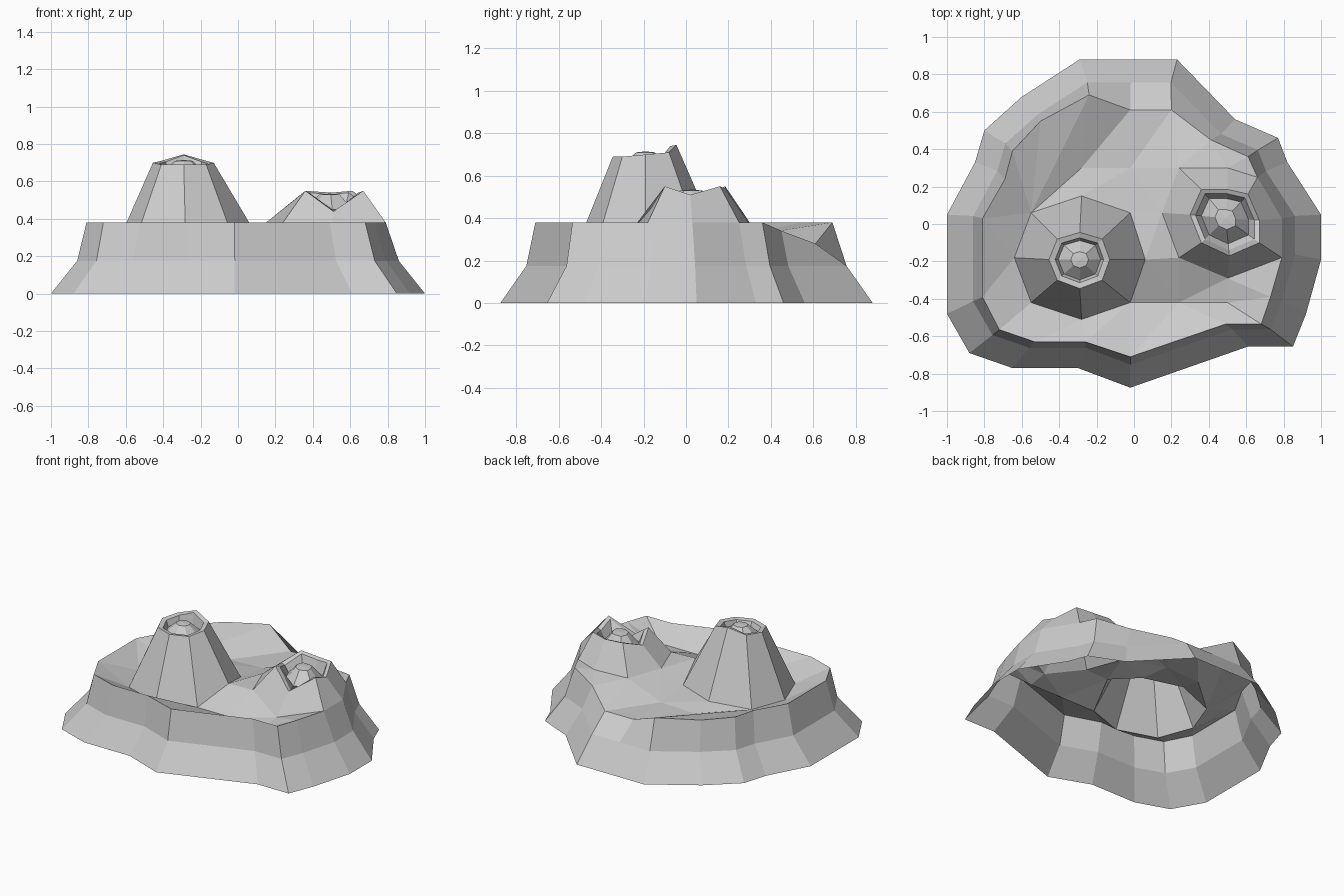
import bpy, bmesh
from mathutils import Vector
from mathutils.geometry import delaunay_2d_cdt

if "Cube" in bpy.data.objects:
    bpy.data.objects.remove(bpy.data.objects["Cube"])


def make_object(name, verts, faces):
    """Flat-shaded open sheet with every face turned upward/outward."""
    bm = bmesh.new()
    vs = [bm.verts.new(v) for v in verts]
    for f in faces:
        bm.faces.new([vs[i] for i in f])
    bm.normal_update()
    for f in bm.faces:
        if f.normal.z < 0:
            f.normal_flip()
    mesh = bpy.data.meshes.new(name)
    bm.to_mesh(mesh)
    bm.free()
    bpy.context.collection.objects.link(bpy.data.objects.new(name, mesh))


def loft(name, rings, tip=None):
    """Join equal-sized rings with quads, optionally closing with a fan."""
    n = len(rings[0])
    verts = [v for r in rings for v in r]
    faces = [(k * n + i, k * n + (i + 1) % n, (k + 1) * n + (i + 1) % n, (k + 1) * n + i)
             for k in range(len(rings) - 1) for i in range(n)]
    if tip is not None:
        last = (len(rings) - 1) * n
        faces += [(last + i, last + (i + 1) % n, len(verts)) for i in range(n)]
        verts.append(tip)
    make_object(name, verts, faces)


def inset(ring, centre, factor, z=None, drop=0.0):
    """Shrink a ring about a centre; flat at z, or following the ring less a drop."""
    return [(centre[0] + (p[0] - centre[0]) * factor,
             centre[1] + (p[1] - centre[1]) * factor,
             p[2] - drop if z is None else z) for p in ring]


def inside(p, ring):
    hit = False
    for a, b in zip(ring, ring[1:] + ring[:1]):
        if (a[1] > p.y) != (b[1] > p.y):
            if p.x < a[0] + (p.y - a[1]) / (b[1] - a[1]) * (b[0] - a[0]):
                hit = not hit
    return hit


# Coast: shoreline x, y and matching cliff-top x, y, z
coast = [
    (-1, .05, -.81, .03, .38), (-1, -.2, -.81, -.18, .38), (-1, -.48, -.81, -.39, .38),
    (-.88, -.69, -.72, -.565, .38), (-.65, -.77, -.53, -.63, .38),
    (-.3, -.77, -.26, -.63, .38), (-.02, -.875, -.02, -.71, .38),
    (.61, -.655, .49, -.535, .38), (.85, -.655, .68, -.535, .38),
    (.92, -.48, .73, -.39, .38), (1, -.19, .79, -.18, .38), (1, .05, .79, .03, .38),
    (.82, .33, .66, .25, .38), (.77, .46, .61, .36, .38), (.54, .56, .41, .45, .34),
    (.23, .88, .2, .61, .28), (-.02, .88, -.02, .61, .28), (-.29, .88, -.24, .69, .38),
    (-.6, .68, -.5, .55, .38), (-.8, .5, -.65, .39, .38), (-.85, .33, -.69, .24, .38)]
shore = [(c[0], c[1], 0) for c in coast]
ledge = [(c[0] * .86, c[1] * .86, .175) for c in coast]
rim = [c[2:] for c in coast]
loft("island_cliff", [shore, ledge, rim])

# Large volcano: foot, crater edge, lip, inner wall, lava mound
big_c = (-.29, -.19)
big_foot = [(-.64, -.18, .28), (-.55, .06, .28), (-.28, .15, .3), (-.02, .06, .31),
            (.06, -.19, .38), (-.02, -.42, .28), (-.28, -.51, .28), (-.55, -.42, .28)]
big_edge = [(-.455, -.19, .7), (-.41, -.08, .71), (-.29, -.045, .745), (-.17, -.08, .71),
            (-.13, -.19, .7), (-.17, -.3, .69), (-.29, -.345, .69), (-.41, -.3, .69)]
loft("large_volcano", [big_foot, big_edge, inset(big_edge, big_c, .8, drop=.005),
                       inset(big_edge, big_c, .7, .65),
                       inset(big_edge, big_c, .29, .71)], (*big_c, .715))

# Small volcano with a ragged, notched crater edge
small_c = (.49, .03)
small_foot = [(.15, .06, .38), (.24, .3, .38), (.5, .3, .37), (.66, .25, .38),
              (.79, .03, .38), (.79, -.18, .38), (.5, -.29, .3), (.24, -.18, .38)]
small_edge = [(.3, .05, .5), (.36, .185, .55), (.5, .185, .54), (.61, .16, .55),
              (.67, .02, .51), (.67, -.1, .55), (.51, -.17, .44), (.36, -.1, .55)]
loft("small_volcano", [small_foot, small_edge, inset(small_edge, small_c, .85, drop=.01),
                       inset(small_edge, small_c, .68, .45),
                       inset(small_edge, small_c, .3, .53)], (*small_c, .535))

# Sunken plateau: triangulated between the rim and both volcano feet
floor = [(-.28, .3, .27), (-.02, .3, .28), (.24, -.42, .28), (.5, -.42, .28)]
points, edges = [], []
for ring in (rim, big_foot, small_foot):
    s, n = len(points), len(ring)
    points += ring
    edges += [(s + i, s + (i + 1) % n) for i in range(n)]
edges.append((17, len(rim) + 1))  # crease from the back rim to the large volcano
points += floor
flat, _, tris, origin, _, _ = delaunay_2d_cdt(
    [Vector(p[:2]) for p in points], edges, [], 1, 1e-4)
verts = []
for v, o in zip(flat, origin):
    near = points[o[0]] if o else min(points, key=lambda p: (Vector(p[:2]) - v).length)
    verts.append((v.x, v.y, near[2]))
keep = []
for t in tris:
    mid = sum((flat[i] for i in t), Vector((0, 0))) / len(t)
    if inside(mid, rim) and not inside(mid, big_foot) and not inside(mid, small_foot):
        keep.append(t)
make_object("plateau", verts, keep)
